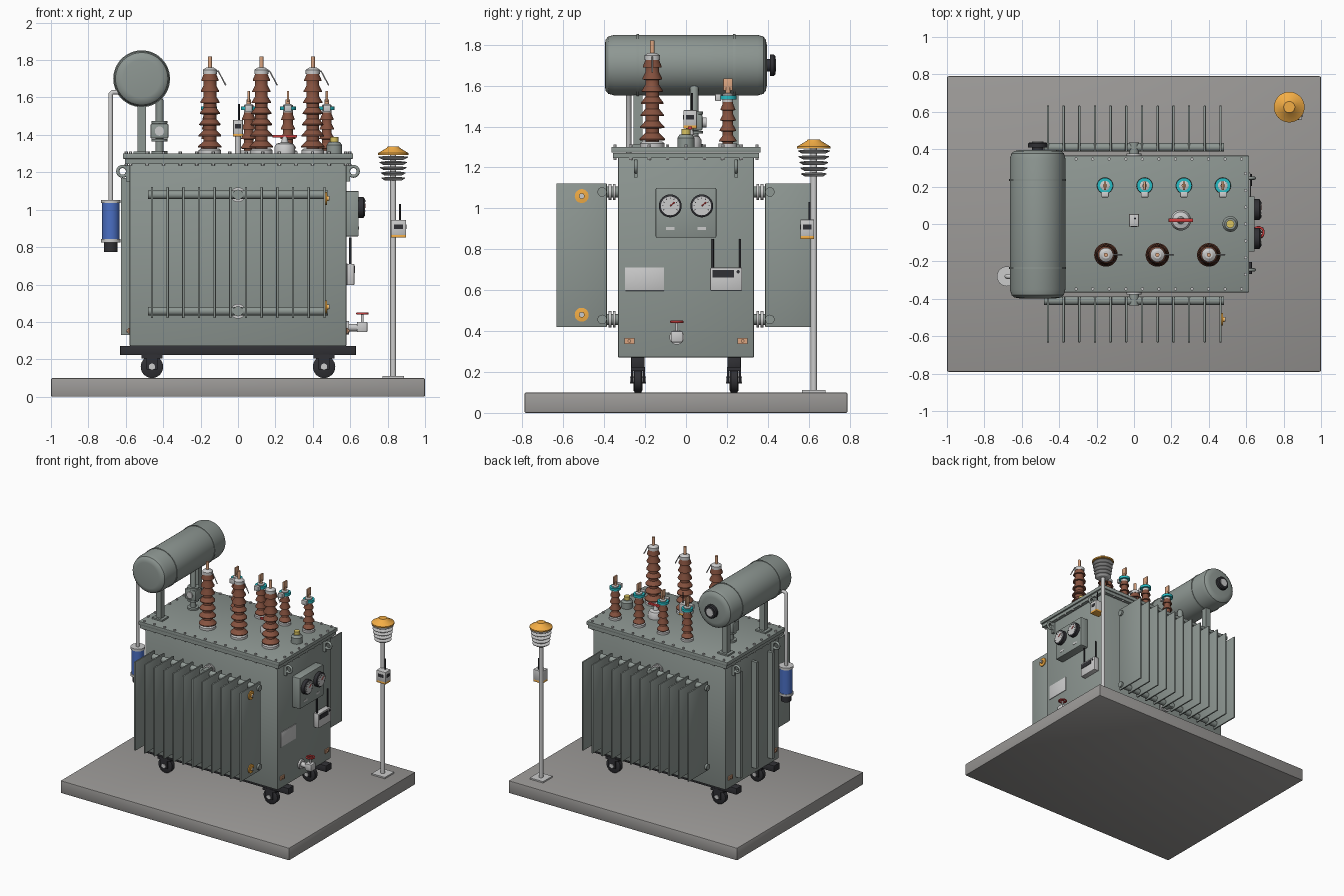
import bpy, bmesh
from math import radians, pi, cos, sin
from mathutils import Vector, Matrix

if "Cube" in bpy.data.objects:
    bpy.data.objects.remove(bpy.data.objects["Cube"])


def mat(name, r, g, b):
    m = bpy.data.materials.new(name)
    m.diffuse_color = (r, g, b, 1)
    m.use_nodes = True
    m.node_tree.nodes["Principled BSDF"].inputs["Base Color"].default_value = m.diffuse_color
    return m


PAINT = mat("tank_paint", .27, .31, .29)
STONE = mat("concrete", .33, .32, .31)
STEEL = mat("light_metal", .55, .56, .56)
BLACK = mat("black", .03, .03, .035)
BROWN = mat("porcelain", .24, .085, .05)
COPPER = mat("copper", .72, .38, .22)
ORANGE = mat("orange", .9, .42, .06)
BLUE = mat("blue", .07, .16, .55)
TEAL = mat("teal", .02, .5, .55)
RED = mat("red", .65, .05, .05)
WHITE = mat("white", .85, .85, .83)
YELLOW = mat("yellow", .7, .55, .12)


def finish(bm, name, m):
    bmesh.ops.recalc_face_normals(bm, faces=bm.faces)
    for f in bm.faces:
        f.smooth = True
    for e in bm.edges:
        e.smooth = e.calc_face_angle(0) < radians(32)
    me = bpy.data.meshes.new(name)
    bm.to_mesh(me)
    bm.free()
    ob = bpy.data.objects.new(name, me)
    bpy.context.collection.objects.link(ob)
    me.materials.append(m)
    return ob


def box(name, x, y, z, m=PAINT, bev=0.0):
    """Box from (min, max) pairs."""
    bm = bmesh.new()
    bmesh.ops.create_cube(bm, size=1)
    for v in bm.verts:
        v.co = [(a + b) / 2 + c * (b - a) for (a, b), c in zip((x, y, z), v.co)]
    if bev:
        bmesh.ops.bevel(bm, geom=bm.edges[:], offset=bev, segments=2, profile=.5, affect='EDGES')
    return finish(bm, name, m)


def lathe(name, prof, loc, m=PAINT, axis=(0, 0, 1), n=32):
    """Revolve (radius, height) points about an axis through loc."""
    bm = bmesh.new()
    pts = [(0, prof[0][1])] + list(prof) + [(0, prof[-1][1])]
    vs = [bm.verts.new((r, 0, h)) for r, h in pts]
    es = [bm.edges.new(p) for p in zip(vs, vs[1:])]
    bmesh.ops.spin(bm, geom=vs + es, cent=(0, 0, 0), axis=(0, 0, 1), angle=2 * pi, steps=n)
    bmesh.ops.remove_doubles(bm, verts=bm.verts, dist=1e-5)
    q = Vector(axis).to_track_quat('Z', 'Y').to_matrix().to_4x4()
    bm.transform(Matrix.Translation(loc) @ q)
    return finish(bm, name, m)


def rod(name, a, b, r, m=STEEL, n=24):
    d = Vector(b) - Vector(a)
    return lathe(name, [(r, 0), (r, d.length)], a, m, d, n)


def pipe(name, pts, r, m=STEEL, cyclic=False):
    cu = bpy.data.curves.new(name, 'CURVE')
    cu.dimensions, cu.bevel_depth, cu.bevel_resolution, cu.use_fill_caps = '3D', r, 3, True
    sp = cu.splines.new('POLY')
    sp.points.add(len(pts) - 1)
    for p, c in zip(sp.points, pts):
        p.co = (*c, 1)
    sp.use_cyclic_u = cyclic
    ob = bpy.data.objects.new(name, cu)
    bpy.context.collection.objects.link(ob)
    cu.materials.append(m)


def ring(name, c, r, t, u, v, m=STEEL):
    u, v = Vector(u), Vector(v)
    pipe(name, [Vector(c) + r * (u * cos(i * pi / 12) + v * sin(i * pi / 12)) for i in range(24)], t, m, True)


# Plinth, tank and lid
box("plinth", (-1, 1), (-.79, .79), (0, .1), STONE, .008)
box("tank", (-.58, .58), (-.333, .333), (.27, 1.25), PAINT, .008)
box("tank_flange", (-.605, .605), (-.358, .358), (1.245, 1.27))
box("lid", (-.615, .615), (-.365, .365), (1.272, 1.3), PAINT, .003)
bolts = [(-.575 + i * .0885, s * .347) for i in range(14) for s in (-1, 1)]
bolts += [(s * .597, -.27 + i * .09) for i in range(7) for s in (-1, 1)]
for x, y in bolts:
    rod("lid_bolt", (x, y, 1.3), (x, y, 1.311), .009, STEEL, 6)
    rod("lid_nut", (x, y, 1.237), (x, y, 1.245), .009, STEEL, 6)

# Base rails and wheels
for y in (-.235, .235):
    box("base_rail", (-.63, .63), (y - .033, y + .033), (.222, .272), BLACK, .003)
    for x in (-.46, .46):
        lathe("wheel", [(.05, -.022), (.06, -.016), (.06, .016), (.05, .022)], (x, y, .16), BLACK, (0, 1, 0))
        rod("wheel_hub", (x, y - .04, .16), (x, y + .04, .16), .017)
        for s in (-.03, .03):
            box("wheel_fork", (x - .03, x + .03), (y + s - .005, y + s + .005), (.145, .225), BLACK)
        box("wheel_mount", (x - .055, x + .055), (y - .035, y + .035), (.205, .223), BLACK)

# Radiator banks front and back
for s in (-1, 1):
    ys = sorted((s * .387, s * .633))
    for i in range(12):
        x = -.46 + i * .0838
        box("radiator_fin", (x - .006, x + .006), ys, (.42, 1.122), PAINT, .003)
    for z in (1.08, .457):
        rod("radiator_header", (-.482, s * .41, z), (.482, s * .41, z), .023, PAINT)
        rod("radiator_stub", (0, s * .33, z), (0, s * .435, z), .027, PAINT)
        for y in (.345, .365):
            rod("stub_flange", (0, s * y, z), (0, s * (y + .013), z), .04, STEEL)
for z in (1.06, .48):
    lathe("fin_sensor", [(.034, 0), (.034, .008), (.014, .01), (.014, .018)], (.467, -.51, z), ORANGE, (1, 0, 0))
    rod("fin_sensor_button", (.48, -.51, z), (.49, -.51, z), .012)

# Stiffeners, lifting eyes and earth pads
for y in (-.2, 0, .2):
    box("side_stiffener", (-.625, -.575), (y - .012, y + .012), (.33, 1.17))
for s in (-1, 1):
    for y in (-.245, .245):
        box("lifting_lug", sorted((s * .575, s * .6)), (y - .009, y + .009), (1.15, 1.24))
        ring("lifting_eye", (s * .617, y, 1.205), .026, .009, (1, 0, 0), (0, 0, 1), PAINT)
    for y in (-.277, .277):
        box("earth_pad", sorted((s * .575, s * .588)), (y - .024, y + .024), (.337, .367), COPPER)
        rod("earth_bolt", (s * .585, y, .352), (s * .597, y, .352), .009, COPPER, 6)

# Conservator drum with bands, legs, gauge
CX, CZ = -.515, 1.7
lathe("conservator", [(.1, -.397), (.125, -.393), (.14, -.38), (.148, -.35), (.148, .35), (.14, .378),
                      (.125, .39), (.1, .395)], (CX, 0, CZ), PAINT, (0, 1, 0), 48)
for y in (-.235, .235):
    lathe("conservator_band", [(.152, -.006), (.152, .006)], (CX, y, CZ), PAINT, (0, 1, 0), 48)
    box("conservator_leg", (CX - .022, CX + .022), (y - .022, y + .022), (1.3, 1.58))
    box("conservator_foot", (CX - .045, CX + .045), (y - .04, y + .04), (1.3, 1.312))
lathe("oil_level_gauge", [(.03, .39), (.03, .41), (.052, .41), (.052, .43), (.044, .437)], (CX, 0, CZ), BLACK, (0, 1, 0))
rod("oil_level_dial", (CX, .435, CZ), (CX, .44, CZ), .03, STEEL)

# Relay pipe between lid and conservator
pipe("relay_pipe", [(-.42, .04, 1.3), (-.42, .04, 1.58), (-.435, .04, 1.61), (-.47, .04, 1.64)], .022, PAINT)
box("relay_body", (-.468, -.372), (.0, .08), (1.38, 1.46), PAINT, .008)
for z in (1.3, 1.365, 1.46):
    rod("relay_flange", (-.42, .04, z), (-.42, .04, z + .014), .042, PAINT)
rod("relay_window", (-.42, .078, 1.42), (-.42, .1, 1.42), .025, STEEL)
rod("relay_window", (-.42, .002, 1.42), (-.42, -.008, 1.42), .025, STEEL)

# Breather on the left
bx, by = -.68, -.28
pipe("breather_pipe", [(-.6, by, 1.628), (-.67, by, 1.628), (bx, by, 1.618), (bx, by, 1.04)], .013, STEEL)
rod("breather_body", (bx, by, .84), (bx, by, 1.04), .047, BLUE)
for z in (.825, 1.035):
    rod("breather_cap", (bx, by, z), (bx, by, z + .018), .053, STEEL)
rod("breather_cup", (bx, by, .775), (bx, by, .826), .037, BLACK)


def sheds(n, z0, z1, r0, r1, core):
    p = [(core, z0)]
    h = (z1 - z0) / n
    for i in range(n):
        r, z = r0 + (r1 - r0) * i / max(n - 1, 1), z0 + i * h
        p += [(core, z + .2 * h), (r, z + .22 * h), (r, z + .32 * h), (core, z + .8 * h)]
    return p + [(core, z1)]


# High voltage bushings
for x in (-.15, .125, .4):
    y = -.165
    lathe("hv_flange", [(.06, 1.3), (.06, 1.318), (.05, 1.326)], (x, y, 0), STEEL)
    lathe("hv_insulator", sheds(7, 1.32, 1.735, .063, .046, .034), (x, y, 0), BROWN)
    lathe("hv_cap", [(.038, 1.725), (.038, 1.748), (.02, 1.76)], (x, y, 0), STEEL)
    rod("hv_terminal", (x, y, 1.75), (x, y, 1.82), .011, COPPER)
    pipe("arcing_horn", [(x + .03, y, 1.74), (x + .045, y, 1.74), (x + .085, y, 1.665)], .004, STEEL)

# Low voltage bushings with clip-on sensors
for x in (-.155, .057, .267, .475):
    y = .205
    lathe("lv_flange", [(.045, 1.3), (.045, 1.316)], (x, y, 0), STEEL)
    lathe("lv_insulator", sheds(4, 1.315, 1.52, .043, .036, .026), (x, y, 0), BROWN)
    lathe("lv_cap", [(.026, 1.515), (.026, 1.56), (.012, 1.565)], (x, y, 0), STEEL)
    lathe("sensor_ring", [(.042, 1.532), (.042, 1.552)], (x, y, 0), TEAL)
    box("sensor_clip", (x - .02, x + .02), (y - .062, y - .034), (1.525, 1.56), STEEL, .003)
    rod("lv_stud", (x, y, 1.55), (x, y, 1.59), .012, COPPER)
    box("lv_palm", (x - .006, x + .006), (y - .023, y + .023), (1.575, 1.635), COPPER, .002)


# Sensor node: box with orange foot, screen, antenna
def node(x, y, z, w, d, h):
    box("node_body", (x - w, x + w), (y - d, y + d), (z + .014, z + h), STEEL, .003)
    box("node_foot", (x - w, x + w), (y - d, y + d), (z, z + .016), ORANGE, .002)
    box("node_screen", (x + w, x + w + .002), (y - d * .6, y + d * .6), (z + h * .5, z + h * .75), BLACK)
    box("node_screen", (x - w * .6, x + w * .6), (y - d - .002, y - d), (z + h * .5, z + h * .75), BLACK)
    rod("node_antenna", (x + w * .2, y + d * .3, z + h), (x + w * .2, y + d * .3, z + h + .085), .005, BLACK, 12)


# Lid fittings
rod("thermometer_pocket", (0, .02, 1.3), (0, .02, 1.395), .016)
node(0, .02, 1.39, .026, .033, .09)
lathe("relief_valve", [(.055, 1.3), (.055, 1.335), (.045, 1.352), (.02, 1.36), (.012, 1.39)], (.25, .02, 0), STEEL)
box("relief_lever", (.185, .315), (.01, .03), (1.385, 1.4), RED, .003)
lathe("filler_neck", [(.042, 1.3), (.042, 1.345), (.03, 1.362)], (.515, 0, 0), PAINT)
rod("filler_cap", (.515, 0, 1.36), (.515, 0, 1.388), .022, YELLOW, 12)

# Gauge cabinet on the right side
box("gauge_cabinet", (.575, .645), (-.148, .148), (.857, 1.1), PAINT, .005)
for y in (-.077, .077):
    lathe("gauge_bezel", [(.056, 0), (.056, .028), (.048, .033)], (.643, y, 1.012), BLACK, (1, 0, 0))
    rod("gauge_face", (.67, y, 1.012), (.678, y, 1.012), .046, WHITE)
    rod("gauge_needle", (.679, y, 1.012), (.679, y + .022, 1.03), .003, RED, 8)
    for i in range(9):
        a = radians(-30 + i * 30)
        rod("gauge_tick", (.679, y + .033 * cos(a), 1.012 + .033 * sin(a)),
            (.679, y + .041 * cos(a), 1.012 + .041 * sin(a)), .0018, BLACK, 6)
    box("gauge_tag", (.644, .647), (y - .02, y + .02), (.895, .91), STEEL)

# Blank rating plate, data meter
box("rating_plate", (.578, .585), (-.298, -.107), (.597, .712), STEEL, .002)
box("data_meter", (.578, .622), (.118, .275), (.597, .71), STEEL, .005)
box("meter_screen", (.62, .625), (.13, .235), (.662, .698), BLACK)
rod("meter_lamp", (.62, .255, .69), (.626, .255, .69), .008, BLACK)
for y in (.13, .264):
    rod("meter_antenna", (.6, y, .705), (.6, y, .85), .006, BLACK, 12)

# Drain valve
rod("drain_pipe", (.575, -.045, .37), (.65, -.045, .37), .02)
rod("drain_flange", (.58, -.045, .37), (.594, -.045, .37), .036)
box("drain_body", (.635, .692), (-.074, -.016), (.345, .4), STEEL, .006)
rod("drain_stem", (.665, -.045, .39), (.665, -.045, .447), .007)
ring("drain_handle", (.665, -.045, .445), .028, .006, (1, 0, 0), (0, 1, 0), RED)
box("drain_spoke", (.637, .693), (-.049, -.041), (.442, .448), RED)
box("drain_spoke", (.661, .669), (-.073, -.017), (.442, .448), RED)

# Weather post
px, py = .83, .625
box("post_foot", (px - .058, px + .058), (py - .058, py + .058), (.1, .111), STEEL)
rod("post", (px, py, .1), (px, py, 1.3), .016)
for i in range(5):
    z = 1.155 + i * .028
    r = .062 + i * .004
    lathe("shield_plate", [(r * .7, z), (r, z + .012), (r, z + .016), (r * .6, z + .02)], (px, py, 0), WHITE)
lathe("shield_cap", [(.082, 1.292), (.082, 1.302), (.035, 1.33), (.03, 1.337)], (px, py, 0), ORANGE)
node(.858, .593, .85, .04, .034, .095)
